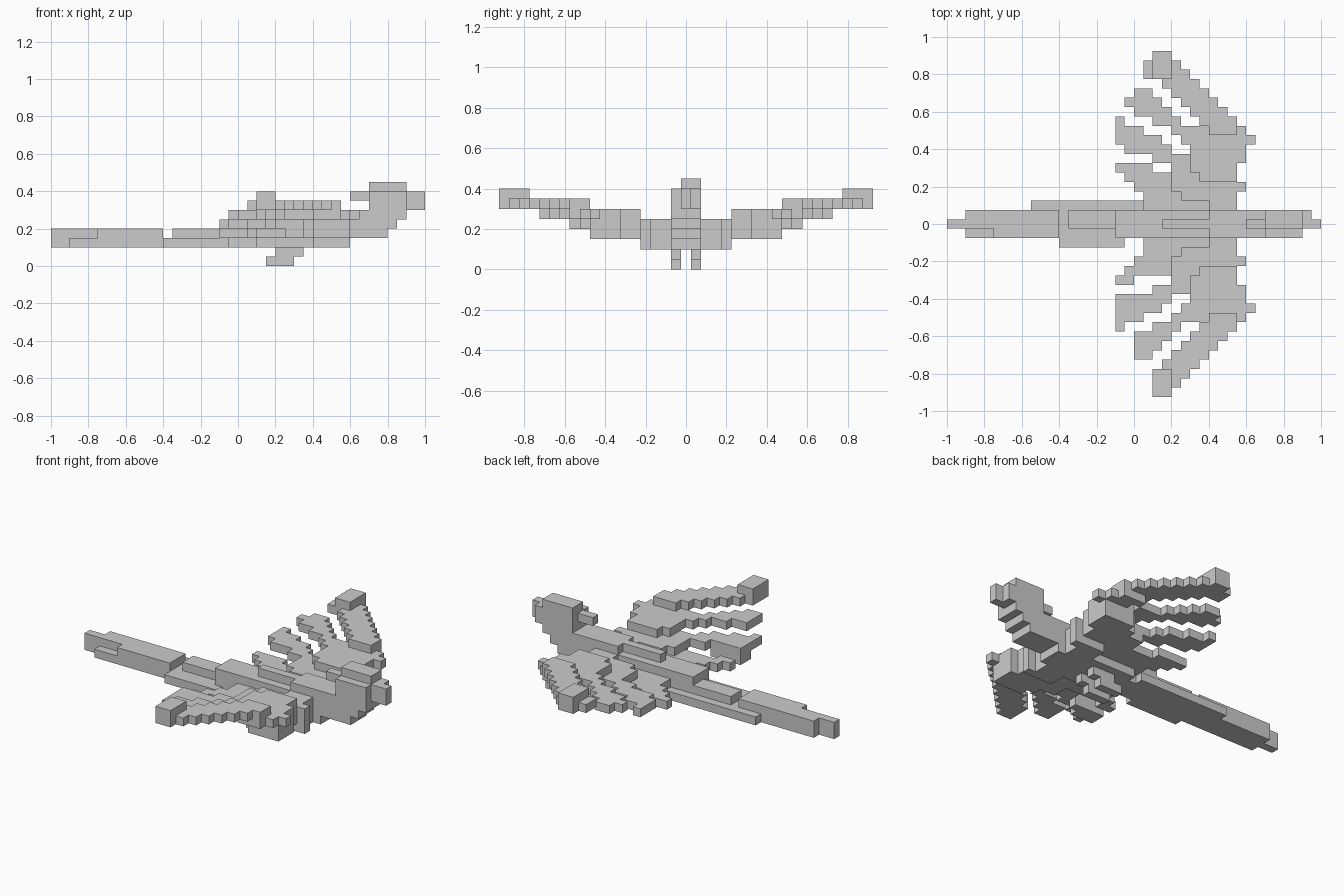
import bpy, bmesh
from mathutils import Vector

if "Cube" in bpy.data.objects:
    bpy.data.objects.remove(bpy.data.objects["Cube"])

S = 0.05          # block size
owner = {}        # block cell -> part name


def box(part, x0, x1, j0, j1, z0, z1):
    """Fill blocks: x and z edges in block units, j0..j1 are rows centred on y=0."""
    for i in range(x0, x1):
        for j in range(j0, j1 + 1):
            for k in range(z0, z1):
                owner.setdefault((i, j, k), part)


def feather(side, first_row, spans, z0, z1):
    """Stepped feather: one x span per row, going outward from first_row."""
    part = "left_wing" if side > 0 else "right_wing"
    for n, (a, b) in enumerate(spans):
        j = side * (first_row + n)
        box(part, a, b, j, j, z0, z1)


# Body: belly, back and chest
box("body", -1, 12, -1, 1, 2, 5)
box("body", 2, 11, -2, 2, 2, 4)
box("body", 8, 11, -3, 3, 2, 5)
box("body", -2, 0, -1, 1, 3, 5)
box("body", 3, 12, 0, 0, 5, 6)
box("body", 8, 12, -1, 1, 5, 6)

# Neck, head, crest and beak
box("head", 12, 16, -1, 1, 3, 4)
box("head", 12, 17, -1, 1, 4, 5)
box("head", 12, 13, -1, 1, 5, 6)
box("head", 13, 18, -1, 1, 5, 6)
box("head", 14, 18, -1, 1, 6, 8)
box("head", 14, 18, 0, 1, 8, 9)
box("head", 12, 15, 0, 0, 7, 8)
box("beak", 18, 20, 0, 0, 6, 8)
box("beak", 18, 19, 1, 1, 6, 8)

# Tail: long middle plumes with shorter lower side plumes
box("tail", -20, -8, 0, 0, 2, 4)
box("tail", -18, -8, 1, 1, 2, 4)
box("tail", -18, -8, -1, -1, 2, 3)
box("tail", -15, -8, -1, -1, 3, 4)
box("tail", -8, 0, -1, 1, 2, 3)
box("tail", -7, 0, 0, 1, 3, 4)
box("tail", -11, 1, 2, 2, 2, 3)
box("tail", -8, -1, -2, -2, 2, 3)

# Legs
for side, name in ((1, "left_leg"), (-1, "right_leg")):
    box(name, 4, 7, side, side, 1, 2)
    box(name, 3, 6, side, side, 0, 1)

# Wings: each feather sits one step lower than the one outside it
for side in (1, -1):
    # shoulder and inner wing surface
    feather(side, 4, [(8, 12)], 2, 4)
    feather(side, 2, [(1, 11), (1, 11), (1, 12), (4, 11), (5, 11), (5, 12), (7, 12), (8, 12)], 3, 4)
    feather(side, 3, [(5, 11), (4, 12), (4, 11), (5, 11), (5, 12), (7, 12), (8, 12)], 4, 5)
    feather(side, 5, [(7, 11), (6, 11), (6, 12), (8, 12), (9, 13), (9, 12), (8, 11)], 5, 6)
    # leading feather and raised tip
    feather(side, 10, [(8, 11), (7, 11), (6, 10), (5, 9), (4, 8), (3, 7),
                       (1 if side > 0 else 2, 6), (1 if side > 0 else 2, 5), (2, 4)], 6, 7)
    feather(side, 16, [(2, 4)] * 3, 7, 8)
    # second feather
    feather(side, 8, [(6, 11), (5, 10), (4, 8), (2, 5), (0, 4), (-1 if side > 0 else 0, 3), (0, 2)], 5, 6)
    # third feather
    feather(side, 6, [(4, 9), (2, 7), (-1 if side > 0 else -2, 4), (-2, 3), (-2, 1), (-2, -1)], 4, 5)
    # fourth feather
    feather(side, 3, [(1, 8), (0, 6), (-1, 4), (-2, 2 if side > 0 else 0)], 3, 4)
# thicker end of the third right feather
feather(-1, 8, [(-2, 2), (-2, 1)], 3, 4)

# Skin every part with its outward block faces only
DIRS = [Vector(d) for d in ((1, 0, 0), (-1, 0, 0), (0, 1, 0), (0, -1, 0), (0, 0, 1), (0, 0, -1))]
for part in sorted(set(owner.values())):
    bm = bmesh.new()
    for cell, name in owner.items():
        if name != part:
            continue
        c = Vector((cell[0] + 0.5, cell[1], cell[2] + 0.5))
        for d in DIRS:
            if tuple(int(a + b) for a, b in zip(cell, d)) in owner:
                continue
            u = Vector((d.y, d.z, d.x))
            v = d.cross(u)
            bm.faces.new([bm.verts.new((c + (d + u * a + v * b) / 2) * S)
                          for a, b in ((-1, -1), (1, -1), (1, 1), (-1, 1))])
    bmesh.ops.remove_doubles(bm, verts=bm.verts, dist=0.001)
    bmesh.ops.dissolve_limit(bm, angle_limit=0.01, verts=bm.verts, edges=bm.edges)
    mesh = bpy.data.meshes.new(part)
    bm.to_mesh(mesh)
    bm.free()
    bpy.context.collection.objects.link(bpy.data.objects.new(part, mesh))
